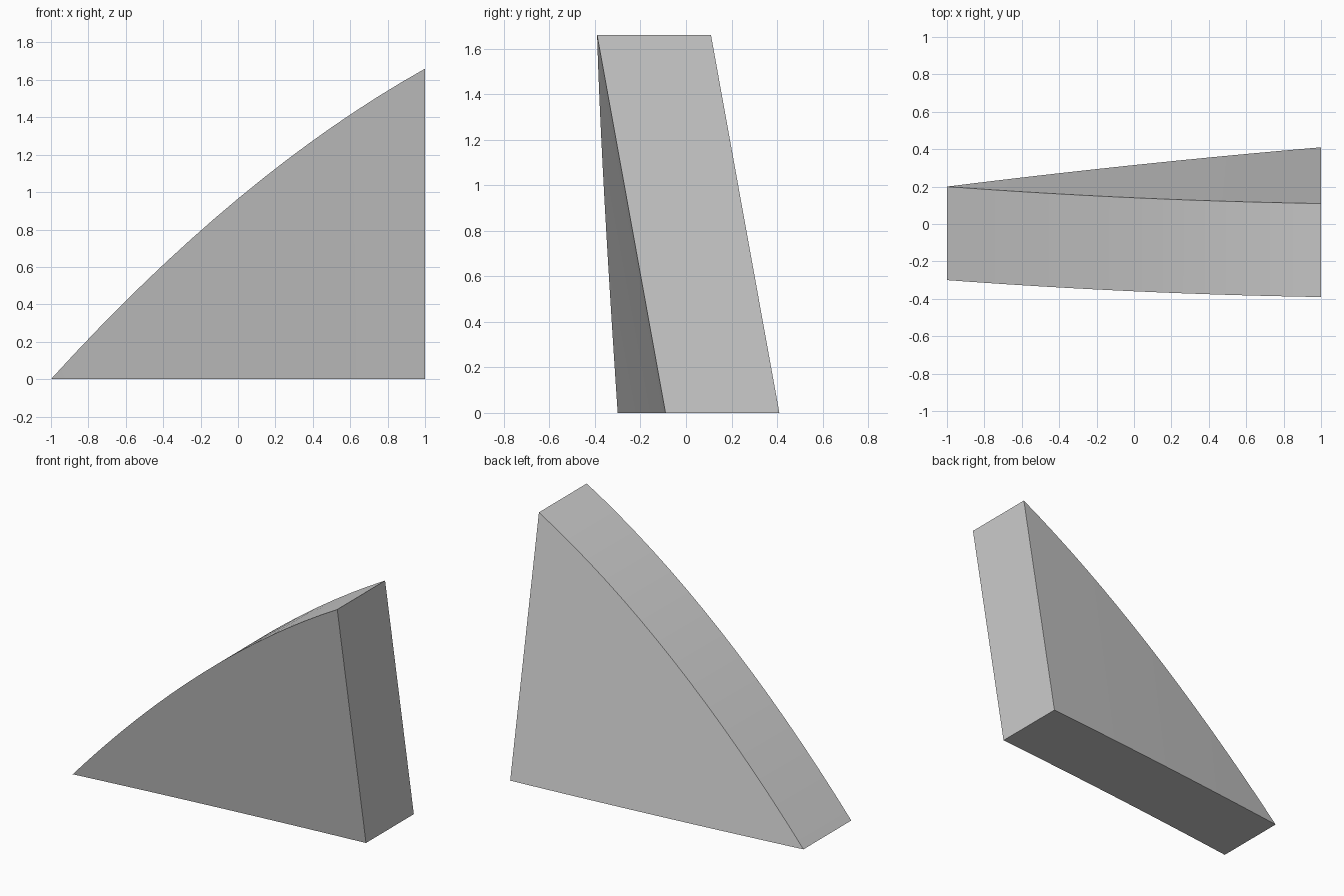
import bpy
import bmesh

cube = bpy.data.objects.get("Cube")
if cube:
    bpy.data.objects.remove(cube)

SEGMENTS = 16
THICKNESS = 0.5


def crest(x):
    """Height of the curved upper edge."""
    return 0.965 + 0.83 * x - 0.135 * x * x


def front_y(x, z):
    """Gently bowed front surface that leans forward with height."""
    return -0.195 + 0.105 * x + 0.01 * (1 - x * x) - 0.181 * z


# Plain grey material
grey = bpy.data.materials.new("plain grey")
grey.use_nodes = True
colour = (0.6, 0.6, 0.6, 1)
grey.diffuse_color = colour
grey.node_tree.nodes["Principled BSDF"].inputs["Base Color"].default_value = colour

# Front sheet: vertical strips from the base line to the crest
bm = bmesh.new()
xs = [-1 + 2 * i / SEGMENTS for i in range(SEGMENTS + 1)]
base = [bm.verts.new((x, front_y(x, 0), 0)) for x in xs]
top = [base[0]]
for x in xs[1:]:
    z = crest(x)
    top.append(bm.verts.new((x, front_y(x, z), z)))
for i in range(SEGMENTS):
    strip = [base[i], base[i + 1], top[i + 1]]
    if i:
        strip.append(top[i])
    bm.faces.new(strip)

# Push a copy straight back to make the solid wedge
pushed = bmesh.ops.extrude_face_region(
    bm, geom=bm.faces[:], use_keep_orig=True)
back = [g for g in pushed["geom"] if isinstance(g, bmesh.types.BMVert)]
bmesh.ops.translate(bm, verts=back, vec=(0, THICKNESS, 0))
bmesh.ops.recalc_face_normals(bm, faces=bm.faces[:])

mesh = bpy.data.meshes.new("curved_wedge")
bm.to_mesh(mesh)
bm.free()
mesh.materials.append(grey)
wedge = bpy.data.objects.new("curved_wedge", mesh)
bpy.context.collection.objects.link(wedge)

# Smooth the curved sides, keep the corners sharp
bpy.ops.object.select_all(action='DESELECT')
wedge.select_set(True)
bpy.context.view_layer.objects.active = wedge
bpy.ops.object.shade_smooth_by_angle()
